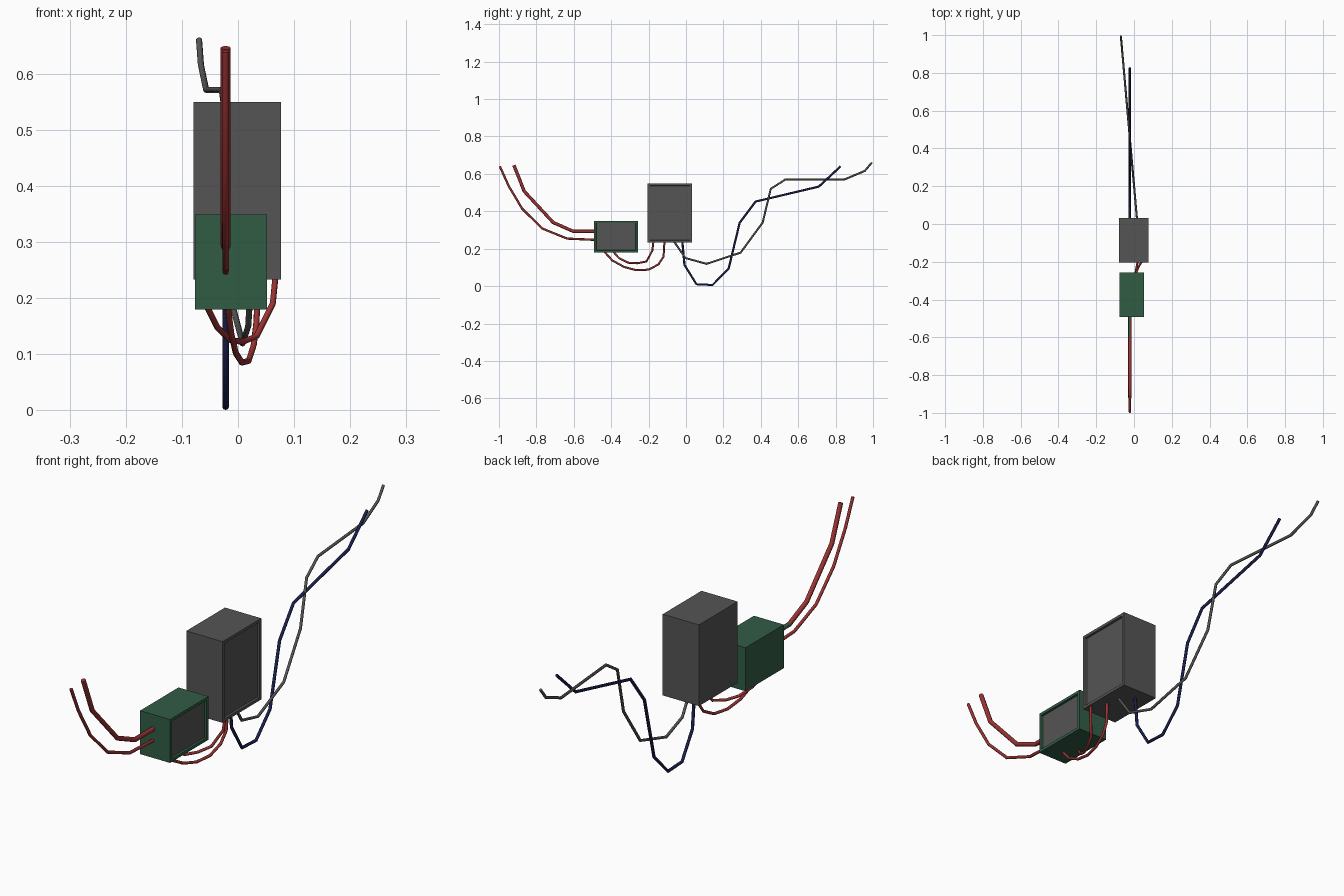
import bpy, bmesh
from mathutils import Vector

if "Cube" in bpy.data.objects:
    bpy.data.objects.remove(bpy.data.objects["Cube"])


def material(name, rgb):
    m = bpy.data.materials.new(name)
    m.diffuse_color = (*rgb, 1.0)
    m.use_nodes = True
    m.node_tree.nodes["Principled BSDF"].inputs["Base Color"].default_value = m.diffuse_color
    return m


GREY = material("dark grey", (0.09, 0.09, 0.09))
GREEN = material("dark green", (0.031, 0.107, 0.06))
RED = material("wire red", (0.33, 0.033, 0.033))
BLUE = material("wire navy", (0.010, 0.014, 0.075))
WIRE_GREY = material("wire grey", (0.09, 0.09, 0.085))


# Housing: a box whose +x side carries a recessed grey panel
def housing(name, low, high, mat, border=0.016, recess=0.008):
    low, high = Vector(low), Vector(high)
    bm = bmesh.new()
    bmesh.ops.create_cube(bm, size=1)
    for v in bm.verts:
        v.co = Vector((v.co[i] * (high - low)[i] + (low + high)[i] / 2 for i in range(3)))
    bm.normal_update()
    side = [f for f in bm.faces if f.normal.x > 0.9]
    bmesh.ops.inset_region(bm, faces=side, thickness=border)
    bmesh.ops.inset_region(bm, faces=side, thickness=0.002)
    for v in side[0].verts:
        v.co.x -= recess
    side[0].material_index = 1
    mesh = bpy.data.meshes.new(name)
    bm.to_mesh(mesh)
    bm.free()
    mesh.materials.append(mat)
    mesh.materials.append(GREY)
    bpy.context.collection.objects.link(bpy.data.objects.new(name, mesh))


# Wire: a straight-segment path swept with an eight-sided round section
def wire(name, points, radius, mat):
    curve = bpy.data.curves.new(name + "_path", 'CURVE')
    curve.dimensions = '3D'
    curve.bevel_depth = radius
    curve.bevel_resolution = 2
    curve.use_fill_caps = True
    spline = curve.splines.new('POLY')
    spline.points.add(len(points) - 1)
    for p, co in zip(spline.points, points):
        p.co = (*co, 1)
    curve.materials.append(mat)
    path = bpy.data.objects.new(name + "_path", curve)
    mesh = bpy.data.meshes.new_from_object(path)
    bpy.data.objects.remove(path)
    mesh.materials.clear()
    mesh.materials.append(mat)
    ob = bpy.data.objects.new(name, mesh)
    bpy.context.collection.objects.link(ob)
    return ob


def flat(x, yz):
    return [(x, y, z) for y, z in yz]


housing("main_housing", (-0.079, -0.205, 0.233), (0.077, 0.033, 0.549), GREY)
housing("small_housing", (-0.077, -0.492, 0.18), (0.052, -0.256, 0.349), GREEN)

# Front leads; the thick one has a green upper left side next to the housing
thick = wire("thick_front_lead", flat(-0.022, [
    (-0.48, 0.293), (-0.603, 0.293), (-0.71, 0.34), (-0.865, 0.507), (-0.92, 0.646)]), 0.009, RED)
thick.data.materials.append(GREEN)
for face in thick.data.polygons:
    if face.center.y > -0.6 and face.normal.x < 0.1 and face.normal.z > -0.3:
        face.material_index = 1
wire("thin_front_lead", flat(-0.022, [
    (-0.48, 0.247), (-0.635, 0.254), (-0.769, 0.308), (-0.876, 0.414),
    (-0.949, 0.537), (-0.995, 0.64)]), 0.006, RED)

# Linking wires under the two housings
wire("outer_link_wire", [
    (-0.019, -0.442, 0.19), (-0.012, -0.394, 0.137), (-0.004, -0.33, 0.102),
    (0.007, -0.265, 0.085), (0.019, -0.2, 0.088), (0.028, -0.147, 0.116),
    (0.033, -0.12, 0.158), (0.036, -0.115, 0.24)], 0.0055, RED)
wire("inner_link_wire", [
    (-0.058, -0.395, 0.19), (-0.037, -0.356, 0.148), (-0.013, -0.308, 0.125),
    (0.009, -0.26, 0.122), (0.033, -0.211, 0.132), (0.062, -0.18, 0.19),
    (0.067, -0.174, 0.24)], 0.0055, RED)

# Rear leads
wire("blue_rear_lead", flat(-0.022, [
    (-0.02, 0.24), (-0.008, 0.113), (0.056, 0.01), (0.142, 0.006), (0.228, 0.094),
    (0.287, 0.339), (0.372, 0.452), (0.71, 0.532), (0.826, 0.64)]), 0.006, BLUE)
wire("grey_rear_lead", [(0.018 - 0.088 * y, y, z) for y, z in [
    (-0.065, 0.24), (-0.003, 0.15), (0.11, 0.119), (0.292, 0.179), (0.41, 0.34),
    (0.453, 0.52), (0.533, 0.571), (0.849, 0.571), (0.956, 0.616), (0.994, 0.661)]],
    0.0055, WIRE_GREY)
